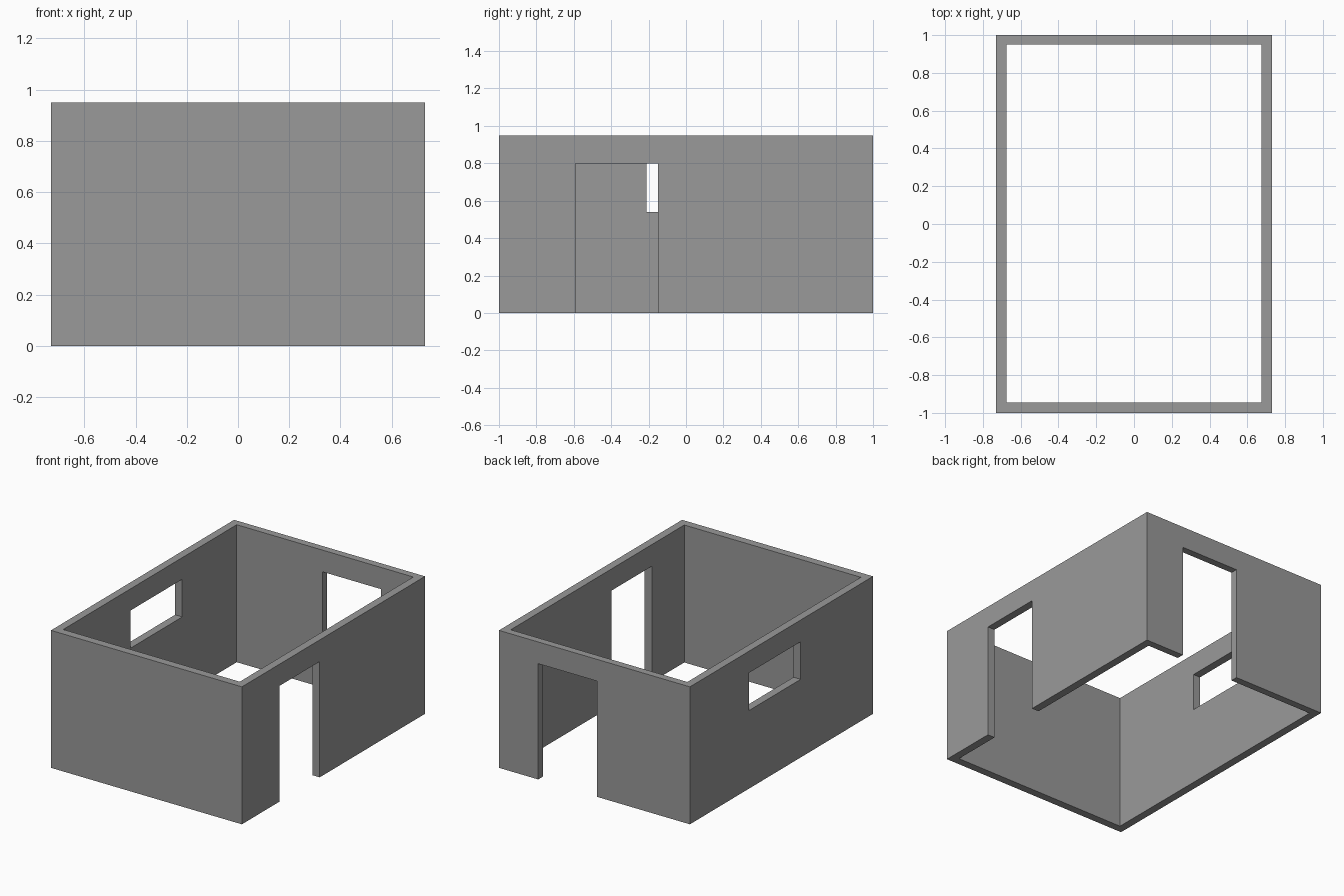
import bpy

if "Cube" in bpy.data.objects:
    bpy.data.objects.remove(bpy.data.objects["Cube"])


def box(name, x, y, z):
    """Box spanning the given (min, max) ranges."""
    bpy.ops.mesh.primitive_cube_add(size=1, location=[sum(r) / 2 for r in (x, y, z)])
    ob = bpy.context.object
    ob.name = name
    ob.scale = [r[1] - r[0] for r in (x, y, z)]
    bpy.ops.object.transform_apply(location=True, rotation=False, scale=True)
    return ob


# Outer block of the house shell
walls = box("house_walls", (-0.73, 0.73), (-1, 1), (0, 0.95))

# Open room, two doorways reaching the floor, and one window
cutters = [
    box("room_cutter", (-0.675, 0.675), (-0.945, 0.95), (-0.2, 1.2)),
    box("right_doorway_cutter", (0.5, 0.9), (-0.59, -0.15), (-0.2, 0.8)),
    box("back_doorway_cutter", (-0.02, 0.43), (0.8, 1.2), (-0.2, 0.8)),
    box("left_window_cutter", (-0.9, -0.5), (-0.21, 0.355), (0.54, 0.8)),
]

# Cut every opening, then discard the cutters
bpy.context.view_layer.objects.active = walls
for cutter in cutters:
    mod = walls.modifiers.new(cutter.name, 'BOOLEAN')
    mod.operation = 'DIFFERENCE'
    mod.solver = 'EXACT'
    mod.object = cutter
    bpy.ops.object.modifier_apply(modifier=mod.name)
    bpy.data.objects.remove(cutter)

# Dark grey wall colour
grey = bpy.data.materials.new("dark_grey")
grey.diffuse_color = (0.32, 0.32, 0.32, 1)
grey.use_nodes = True
grey.node_tree.nodes["Principled BSDF"].inputs["Base Color"].default_value = grey.diffuse_color
walls.data.materials.clear()
walls.data.materials.append(grey)
